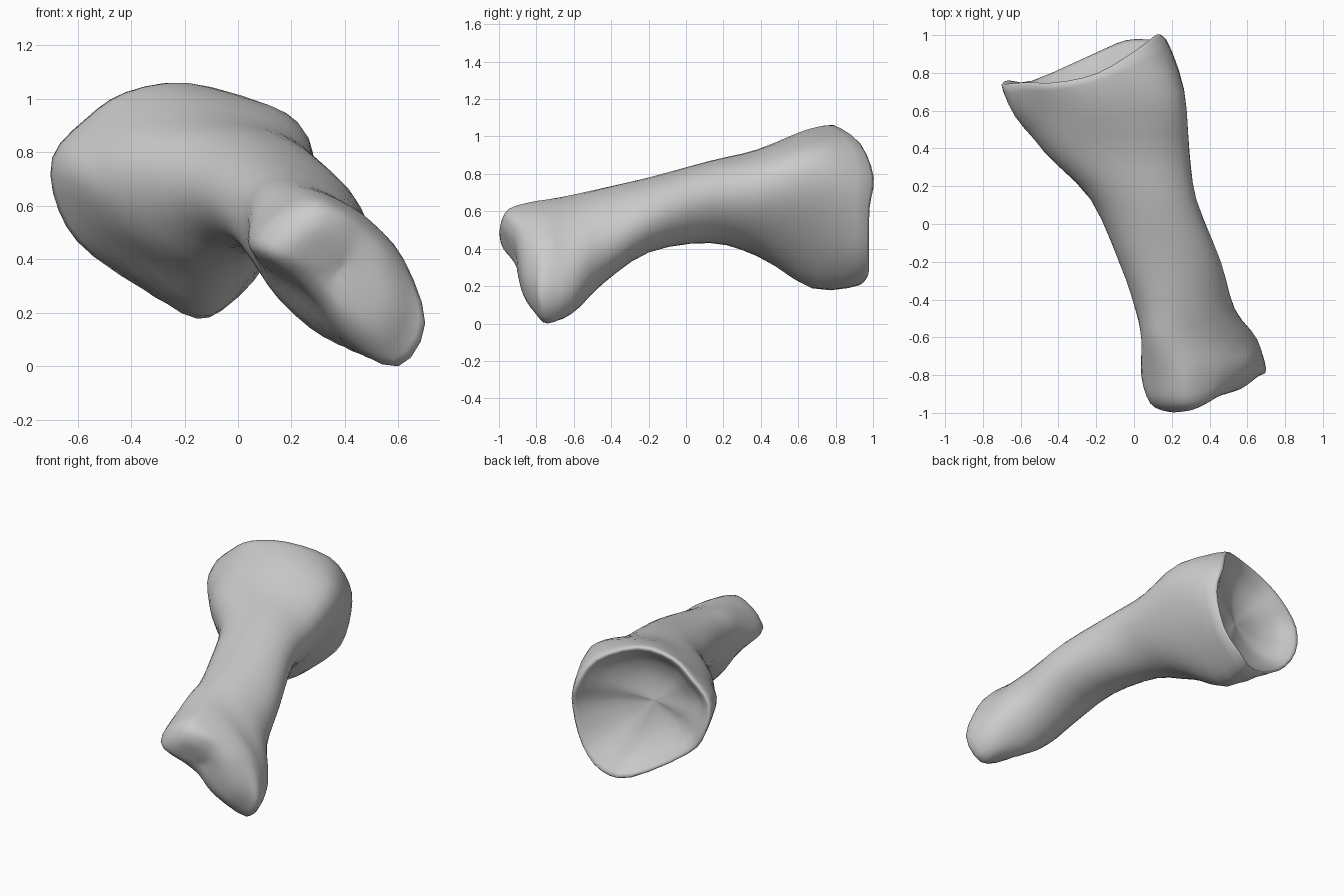
import bpy, bmesh, math
from mathutils import Vector

if "Cube" in bpy.data.objects:
    bpy.data.objects.remove(bpy.data.objects["Cube"])

N = 12      # control points per ring
SUB = 3     # smooth steps between control points


def spline(p0, p1, p2, p3, t):
    """Catmull-Rom point between p1 and p2."""
    return 0.5 * (2 * p1 + (p2 - p0) * t + (2 * p0 - 5 * p1 + 4 * p2 - p3) * t ** 2
                  + (3 * p1 - p0 - 3 * p2 + p3) * t ** 3)


def oval(cx, y, cz, a, b, tilt, taper=0.0):
    """Tilted oval cross-section of the shaft, wider at the top when tapered."""
    t = math.radians(tilt)
    ring = []
    for k in range(N):
        q = math.tau * k / N - t
        u, v = a * math.cos(q) * (1 + taper * math.sin(q)), b * math.sin(q)
        ring.append(Vector((cx + u * math.cos(t) - v * math.sin(t), y,
                            cz + u * math.sin(t) + v * math.cos(t))))
    return ring


def ring_of(points):
    return [Vector(p) for p in points]


# Slanted front head outline (lower right to upper left)
head = ring_of([(0.62, -0.73, 0.40), (0.50, -0.74, 0.54), (0.39, -0.76, 0.615), (0.27, -0.80, 0.655),
                (0.15, -0.81, 0.61), (0.06, -0.81, 0.52), (0.05, -0.80, 0.43), (0.20, -0.78, 0.31),
                (0.30, -0.77, 0.21), (0.41, -0.74, 0.08), (0.60, -0.74, 0.00), (0.70, -0.77, 0.16)])
# Collar just before the cup
collar = ring_of([(0.25, 0.72, 0.68), (0.25, 0.70, 0.87), (0.12, 0.68, 0.975), (-0.18, 0.64, 1.035),
                  (-0.38, 0.61, 0.98), (-0.53, 0.59, 0.88), (-0.63, 0.57, 0.75), (-0.58, 0.59, 0.58),
                  (-0.45, 0.62, 0.42), (-0.20, 0.66, 0.21), (-0.06, 0.70, 0.215), (0.12, 0.71, 0.42)])
# Oblique rim of the cup
rim = ring_of([(0.17, 0.97, 0.62), (0.14, 0.99, 0.79), (0.04, 0.92, 0.97), (-0.19, 0.79, 1.06),
               (-0.42, 0.74, 1.025), (-0.57, 0.74, 0.925), (-0.695, 0.73, 0.78), (-0.67, 0.75, 0.58),
               (-0.54, 0.75, 0.41), (-0.21, 0.89, 0.215), (-0.04, 0.96, 0.24), (0.10, 0.965, 0.38)])

# Rounded end cap of the head, with a nose at the upper left
cap = []
cap_mid = Vector((0.38, -0.91, 0.36))
for s, dy in ((0.02, 0.0), (0.3, 0.0), (0.6, 0.015), (0.86, 0.065)):
    ring = []
    for p in head:
        q = cap_mid.lerp(p, s)
        slope = max(-0.2, 0.68 * (q.x - cap_mid.x) - 0.73 * (q.z - cap_mid.z))
        q.y = cap_mid.y + (0.12 if slope > 0 else 0.5) * slope + dy
        ring.append(q)
    cap.append(ring)

# Hollow inside of the cup
cup = []
cup_mid = sum(rim, Vector()) / N
for s, dy in ((0.89, -0.02), (0.74, -0.08), (0.5, -0.135), (0.25, -0.16), (0.02, -0.165)):
    ring = []
    for p in rim:
        q = cup_mid.lerp(p, s)
        q.y = cup_mid.y + (p.y - cup_mid.y) * s + dy
        ring.append(q)
    cup.append(ring)

shaft = [oval(0.345, -0.61, 0.37, 0.385, 0.22, -47),
         oval(0.27, -0.45, 0.465, 0.30, 0.215, -43),
         oval(0.19, -0.20, 0.58, 0.275, 0.195, -15),
         oval(0.05, 0.13, 0.65, 0.28, 0.22, 0, 0.1),
         oval(-0.09, 0.38, 0.645, 0.375, 0.285, 0, 0.25)]

rings = cap + [head] + shaft + [collar, rim] + cup

# Smooth around each ring, then along the bone
dense = [[spline(r[k - 1], r[k], r[(k + 1) % N], r[(k + 2) % N], j / SUB)
          for k in range(N) for j in range(SUB)] for r in rings]
loft = []
last = len(dense) - 1
for i in range(last):
    a, b, c, d = dense[max(i - 1, 0)], dense[i], dense[i + 1], dense[min(i + 2, last)]
    for j in range(SUB):
        loft.append([spline(*q, j / SUB) for q in zip(a, b, c, d)])
loft.append(dense[-1])

bm = bmesh.new()
rows = [[bm.verts.new(p) for p in r] for r in loft]
M = N * SUB
for r0, r1 in zip(rows, rows[1:]):
    for k in range(M):
        bm.faces.new((r0[k], r0[(k + 1) % M], r1[(k + 1) % M], r1[k]))
bm.faces.new(rows[0])
bm.faces.new(rows[-1])
bmesh.ops.recalc_face_normals(bm, faces=bm.faces)
for f in bm.faces:
    f.smooth = True
mesh = bpy.data.meshes.new("foot_bone")
bm.to_mesh(mesh)
bm.free()
bpy.context.collection.objects.link(bpy.data.objects.new("foot_bone", mesh))
